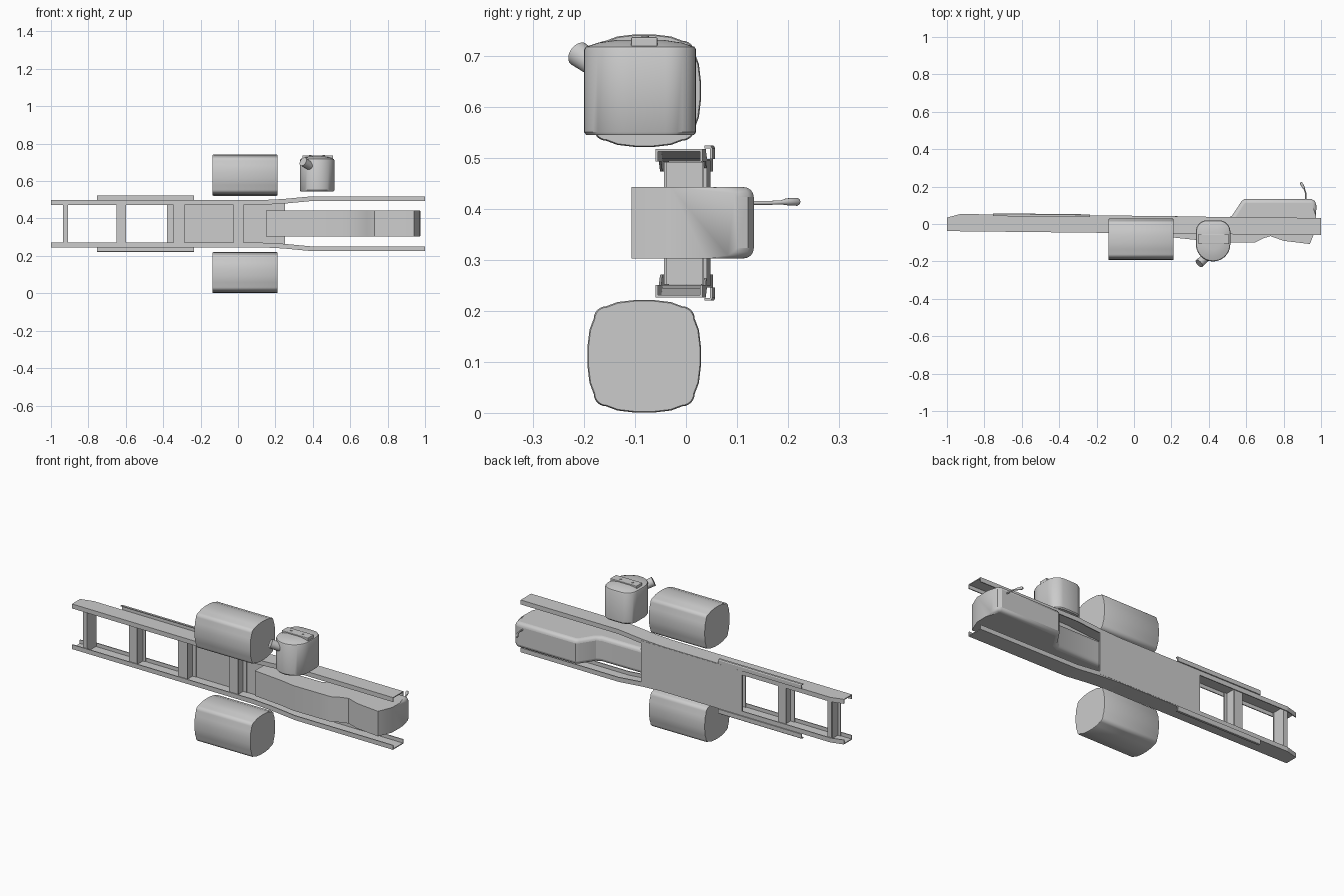
import bpy, bmesh, math
from mathutils import Vector

cube = bpy.data.objects.get("Cube")
if cube:
    bpy.data.objects.remove(cube)

grey = bpy.data.materials.new("plain grey")
grey.use_nodes = True
grey.diffuse_color = (0.6, 0.6, 0.6, 1)
grey.node_tree.nodes["Principled BSDF"].inputs["Base Color"].default_value = (0.6, 0.6, 0.6, 1)

MID = 0.372      # height of the chassis centre line
TILT = -0.011    # the chassis drops slightly towards its front end


def finish(name, bm, smooth=False):
    bmesh.ops.recalc_face_normals(bm, faces=bm.faces)
    mesh = bpy.data.meshes.new(name)
    bm.to_mesh(mesh)
    bm.free()
    mesh.materials.append(grey)
    obj = bpy.data.objects.new(name, mesh)
    bpy.context.collection.objects.link(obj)
    if smooth:
        bpy.ops.object.select_all(action='DESELECT')
        obj.select_set(True)
        bpy.context.view_layer.objects.active = obj
        bpy.ops.object.shade_smooth_by_angle(angle=math.radians(35))
    return obj


def loft(name, rings, smooth=False):
    """Skin equal rings of points and cap both ends."""
    bm = bmesh.new()
    rows = [[bm.verts.new(p) for p in ring] for ring in rings]
    n = len(rows[0])
    for a, b in zip(rows, rows[1:]):
        for i in range(n):
            bm.faces.new((a[i], a[(i + 1) % n], b[(i + 1) % n], b[i]))
    bm.faces.new(rows[0])
    bm.faces.new(rows[-1])
    return finish(name, bm, smooth)


def box(name, x0, x1, y0, y1, z0, z1, tilt=TILT):
    return loft(name, [[(x, y + tilt * x, z) for y, z in
                        ((y0, z0), (y1, z0), (y1, z1), (y0, z1))] for x in (x0, x1)])


def bevel(obj, width, segments=4, angle=30):
    mod = obj.modifiers.new("rounding", 'BEVEL')
    mod.width, mod.segments = width, segments
    mod.limit_method, mod.angle_limit = 'ANGLE', math.radians(angle)


def round_rect(hw, hh, r, bulge=0.0, steps=6):
    """Rounded rectangle whose sides bow outwards."""
    pts = []
    for k, (sx, sy) in enumerate(((1, 1), (-1, 1), (-1, -1), (1, -1))):
        for i in range(steps + 1):
            a = math.pi / 2 * (k + i / steps)
            pts.append((sx * (hw - bulge - r) + r * math.cos(a),
                        sy * (hh - bulge - r) + r * math.sin(a)))
        # midpoints of the bowed side that follows this corner
        for t in (-0.6, -0.2, 0.2, 0.6):
            off = bulge * (1 - t * t)
            if k % 2 == 0:
                pts.append((-t * sx * -1 * (hw - r) * -1, sy * (hh - bulge + off)))
            else:
                pts.append((sx * (hw - bulge + off), -sy * t * (hh - r)))
    # order around the centre keeps every side consistent
    return sorted(pts, key=lambda p: math.atan2(p[1], p[0]))


# Channel rails, open towards the centre, splayed at the front end
T = 0.005
for side, label in ((1, "upper"), (-1, "lower")):
    rings = []
    for x, half, cut in ((-1, 0.126, 0.02), (-0.93, 0.126, 0), (0.12, 0.126, 0),
                         (0.24, 0.132, 0), (0.39, 0.146, 0), (1, 0.146, 0)):
        f, b, lip = -0.049, 0.043 - cut, half - 0.025
        section = ((f, lip), (f, half), (b, half), (b, lip),
                   (b - T, lip), (b - T, half - T), (f + T, half - T), (f + T, lip))
        rings.append([(x, y + TILT * x, MID + side * h) for y, h in section])
    loft(label + "_rail", rings)

    # Slim angle strip along the rear outside of each rail
    strip = ((0.034, 0.126), (0.044, 0.126), (0.044, 0.147), (0.034, 0.147),
             (0.034, 0.152), (0.046, 0.152), (0.049, 0.147), (0.049, 0.126))
    loft(label + "_side_strip", [[(x, y + TILT * x, MID + side * h) for y, h in strip]
                                 for x in (-0.755, -0.235)])

# Cross members: web with front and back flanges
HALF = 0.12
for i, (x0, x1, web) in enumerate(((-0.935, -0.91, -0.915), (-0.65, -0.60, -0.62),
                                   (-0.345, -0.285, -0.31), (-0.025, 0.03, 0.005))):
    name = "cross_member_%d" % (i + 1)
    box(name + "_web", web - 0.004, web + 0.004, -0.040, 0.036, MID - HALF, MID + HALF)
    box(name + "_front", x0, x1, -0.043, -0.038, MID - HALF, MID + HALF)
    box(name + "_back", x0, x1, 0.033, 0.038, MID - HALF, MID + HALF)

# Closing plate behind the middle of the frame
box("back_plate", -0.38, 0.25, 0.037, 0.044, MID - 0.123, MID + 0.123)

# Engine and gearbox housing
outline = ((0.15, -0.066), (0.33, -0.085), (0.41, -0.10), (0.57, -0.10), (0.645, -0.10),
           (0.69, -0.077), (0.73, -0.065), (0.80, -0.09), (0.94, -0.107), (0.972, -0.03),
           (0.975, 0.10), (0.968, 0.122), (0.95, 0.133), (0.59, 0.133), (0.575, 0.122),
           (0.525, 0.045), (0.50, 0.033), (0.15, 0.033))
engine = loft("engine_housing", [[(x, y, z) for x, y in outline] for z in (0.303, 0.443)])
bw = engine.data.attributes.new("bevel_weight_edge", 'FLOAT', 'EDGE')
for e in engine.data.edges:
    a, b = (engine.data.vertices[v].co for v in e.vertices)
    if abs(a.z - b.z) < 0.01 and min(a.y, b.y) > 0.03 and abs(a.x - b.x) < 0.4:
        bw.data[e.index].value = 1
mod = engine.modifiers.new("rounding", 'BEVEL')
mod.width, mod.segments, mod.limit_method = 0.02, 4, 'WEIGHT'
bpy.context.view_layer.objects.active = engine
engine.select_set(True)
bpy.ops.object.shade_smooth_by_angle(angle=math.radians(30))


def tube(name, points, radii, sides=12):
    """Round sections along a path."""
    pts = [Vector(p) for p in points]
    rings = []
    for i, (p, r) in enumerate(zip(pts, radii)):
        d = (pts[min(i + 1, len(pts) - 1)] - pts[max(i - 1, 0)]).normalized()
        u = d.cross(Vector((0.3, 0.2, 1))).normalized()
        v = d.cross(u)
        rings.append([p + r * (math.cos(a) * u + math.sin(a) * v)
                      for a in (2 * math.pi * k / sides for k in range(sides))])
    return loft(name, rings, True)


# Shift lever with a tapered knob
tube("shift_lever", ((0.918, 0.12, 0.412), (0.918, 0.165, 0.412), (0.91, 0.19, 0.413)),
     (0.004, 0.004, 0.004))
tube("lever_knob", ((0.911, 0.186, 0.413), (0.905, 0.198, 0.414), (0.893, 0.218, 0.414),
                    (0.891, 0.222, 0.414)), (0.004, 0.007, 0.008, 0.005))

# Fuel tanks on both sides
for z, label in ((0.111, "lower"), (0.632, "upper")):
    rings = []
    for x, s in ((-0.135, 0.98), (-0.13, 1), (0.205, 1), (0.21, 0.98)):
        rings.append([(x, -0.082 + s * a, z + s * b)
                      for a, b in round_rect(0.112, 0.111, 0.024, 0.013)])
    loft(label + "_fuel_tank", rings, True)

# Fluid can: round at the front, squarer at the back
CX = 0.423
plan = [(0.092 * math.cos(a), -0.108 + 0.092 * math.sin(a))
        for a in (math.pi + math.pi * k / 20 for k in range(21))]
plan += [(0.06 * c + 0.032 * (1 if c > 0 else -1), -0.04 + 0.06 * s) if abs(c) > 0.01
         else (0, 0.02)
         for c, s in ((math.cos(a), math.sin(a)) for a in (math.pi * k / 16 for k in range(17)))]
rings = []
for z, s in ((0.545, 0.96), (0.551, 1), (0.712, 1), (0.718, 0.97), (0.726, 0.75), (0.731, 0.45)):
    rings.append([(CX + s * x, -0.09 + s * (y + 0.09), z) for x, y in plan])
loft("fluid_can", rings, True)

# Carrying bar and two studs across the lid
bar = box("can_lid_bar", CX - 0.078, CX + 0.085, -0.108, -0.056, 0.712, 0.737, 0)
bevel(bar, 0.003, 2)
for x in (0.387, 0.459):
    tube("can_stud", ((x, -0.08, 0.735), (x, -0.08, 0.739)), (0.007, 0.007))

# Slanted filler neck
tube("filler_neck", ((0.405, -0.155, 0.668), (0.385, -0.178, 0.68), (0.348, -0.211, 0.704)),
     (0.022, 0.022, 0.025), 24)
